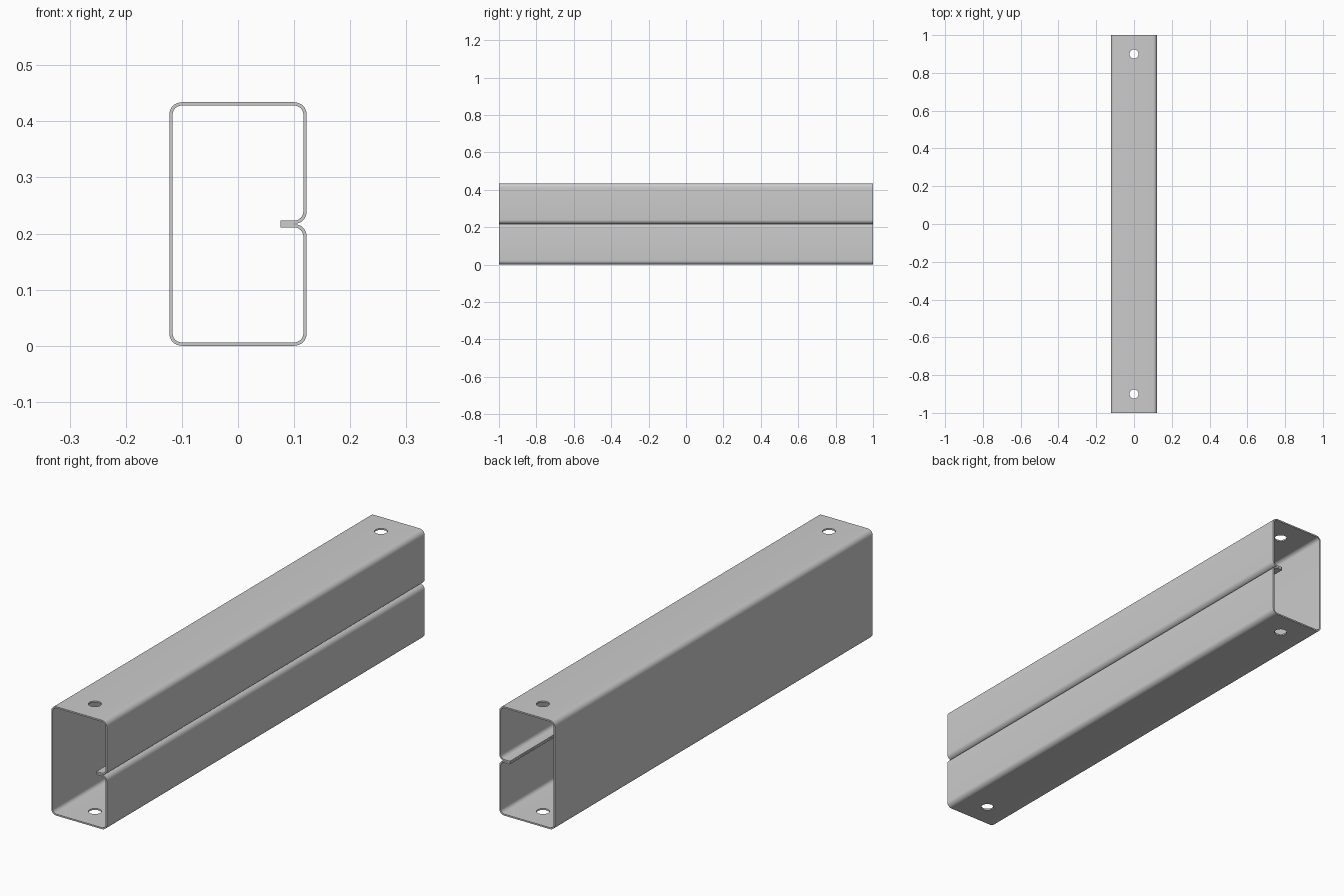
import bpy, bmesh, math

if "Cube" in bpy.data.objects:
    bpy.data.objects.remove(bpy.data.objects["Cube"])

W, H, L = 0.245, 0.434, 2.0    # overall section and length
R, T = 0.022, 0.006            # outer bend radius, sheet thickness
LIP_X = 0.076                  # inner end of the folded lips
GAP = 0.0003                   # half the seam between the lips
HOLE_R, HOLE_Y = 0.024, 0.9
SEG = 8

hw, mid = W / 2, H / 2
# Bend centres with start angle, from the upper lip round to the lower lip
bends = [
    (hw - R, mid + GAP + R, -90),
    (hw - R, H - R, 0),
    (-hw + R, H - R, 90),
    (-hw + R, R, 180),
    (hw - R, R, 270),
    (hw - R, mid - GAP - R, 0),
]


def path(r):
    """Sheet surface at bend radius r, as (x, z) points."""
    off = GAP + R - r
    pts = [(LIP_X, mid + off)]
    for cx, cz, start in bends:
        for i in range(SEG + 1):
            a = math.radians(start + 90 * i / SEG)
            pts.append((cx + r * math.cos(a), cz + r * math.sin(a)))
    pts.append((LIP_X, mid - off))
    return pts


# Rolled sheet channel: strip of quads between both surfaces, extruded along y
bm = bmesh.new()
outer, inner = ([bm.verts.new((x, -L / 2, z)) for x, z in path(r)] for r in (R, R - T))
for i in range(len(outer) - 1):
    bm.faces.new((outer[i], outer[i + 1], inner[i + 1], inner[i]))
ext = bmesh.ops.extrude_face_region(bm, geom=bm.faces[:])
bmesh.ops.translate(bm, vec=(0, L, 0),
                    verts=[g for g in ext["geom"] if isinstance(g, bmesh.types.BMVert)])
bmesh.ops.recalc_face_normals(bm, faces=bm.faces[:])
mesh = bpy.data.meshes.new("box_channel")
bm.to_mesh(mesh)
bm.free()
channel = bpy.data.objects.new("box_channel", mesh)
bpy.context.collection.objects.link(channel)

# Bolt holes through top and bottom at each end
for y in (-HOLE_Y, HOLE_Y):
    bpy.ops.mesh.primitive_cylinder_add(vertices=32, radius=HOLE_R, depth=H + 0.2,
                                        location=(0, y, mid))
    cutter = bpy.context.object
    cutter.name = "hole_cutter"
    cutter.hide_render = True
    bpy.ops.object.select_all(action='DESELECT')
    channel.select_set(True)
    bpy.context.view_layer.objects.active = channel
    mod = channel.modifiers.new("bolt_hole", 'BOOLEAN')
    mod.operation = 'DIFFERENCE'
    mod.solver = 'EXACT'
    mod.object = cutter
    bpy.ops.object.modifier_apply(modifier=mod.name)
    bpy.data.objects.remove(cutter)

bpy.ops.object.shade_smooth_by_angle(angle=math.radians(30))
